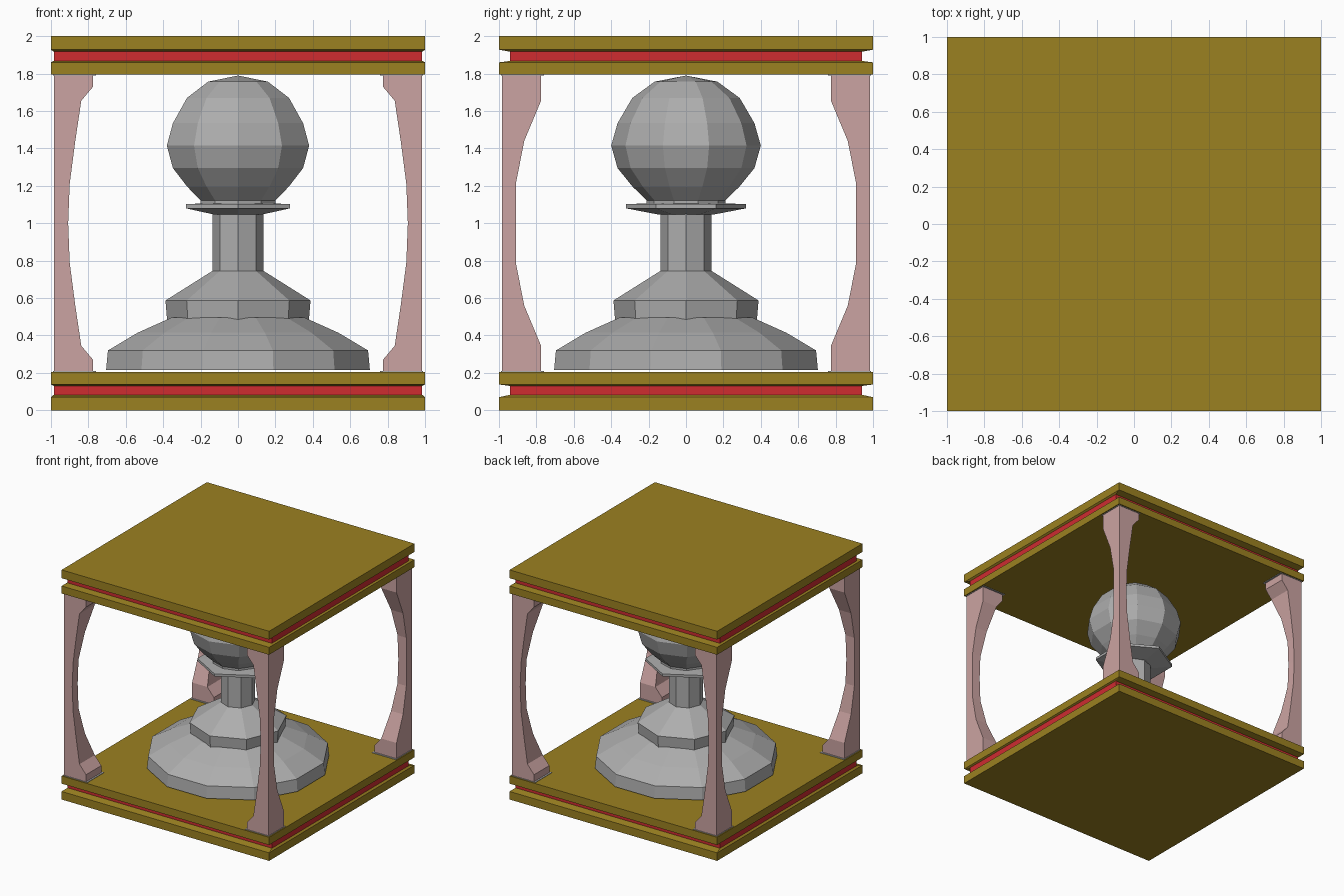
import bpy, bmesh, math

if "Cube" in bpy.data.objects:
    bpy.data.objects.remove(bpy.data.objects["Cube"])


def material(name, rgb):
    m = bpy.data.materials.new(name)
    m.diffuse_color = (*rgb, 1)
    m.use_nodes = True
    m.node_tree.nodes["Principled BSDF"].inputs["Base Color"].default_value = m.diffuse_color
    return m


GOLD = material("gold", (0.33, 0.22, 0.015))
RED = material("red", (0.62, 0.025, 0.03))
PINK = material("dusty pink", (0.60, 0.37, 0.36))
GREY = material("grey", (0.42, 0.42, 0.42))


def skin(name, rings, mats):
    """Join a stack of equal-length point rings into a closed solid."""
    bm = bmesh.new()
    loops = [[bm.verts.new(p) for p in ring] for ring in rings]
    for a, b in zip(loops, loops[1:]):
        n = len(a)
        for i in range(n):
            j = (i + 1) % n
            bm.faces.new((a[i], a[j], b[j], b[i]))
    bm.faces.new(loops[0][::-1])
    bm.faces.new(loops[-1])
    bmesh.ops.recalc_face_normals(bm, faces=bm.faces)
    me = bpy.data.meshes.new(name)
    bm.to_mesh(me)
    bm.free()
    ob = bpy.data.objects.new(name, me)
    bpy.context.collection.objects.link(ob)
    for m in mats:
        me.materials.append(m)
    return ob


def rect(x0, x1, y0, y1, z):
    return [(x0, y0, z), (x1, y0, z), (x1, y1, z), (x0, y1, z)]


def turned(name, sides, offset, profile):
    """Faceted turned part from (radius, height) pairs."""
    rings = []
    for r, z in profile:
        angles = [math.radians(offset) + math.tau * i / sides for i in range(sides)]
        rings.append([(r * math.cos(a), r * math.sin(a), z) for a in angles])
    return skin(name, rings, [GREY])


# Plates: gold slabs with a red groove around the middle
def plate(name, heights):
    half = [(1, 1), (1, 1), (.985, .94), (.985, .94), (1, 1), (1, 1)]
    ob = skin(name, [rect(-x, x, -y, y, z) for (x, y), z in zip(half, heights)], [GOLD, RED])
    for f in ob.data.polygons:
        if abs(f.normal.z) < 0.1 and heights[2] < f.center.z < heights[3]:
            f.material_index = 1


plate("bottom_plate", (0, .07, .083, .13, .138, .205))
plate("top_plate", (1.795, 1.86, 1.868, 1.917, 1.928, 2))

# Corner posts: waisted on both inner sides, mirrored about mid height
lower = [(.775, .775, .20), (.775, .775, .27), (.838, .775, .345),
         (.87, .865, .56), (.90, .91, .79), (.908, .91, 1.0)]
post_profile = lower + [(x, y, 2 - z) for x, y, z in lower[-2::-1]]
for sx, xn in ((-1, "left"), (1, "right")):
    for sy, yn in ((-1, "front"), (1, "back")):
        skin(f"{yn}_{xn}_post",
             [rect(sx * x, sx * .985, sy * y, sy * .985, z) for x, y, z in post_profile], [PINK])
        # thin pads where the post meets the plates
        for z, zn in ((.203, "lower"), (1.791, "upper")):
            skin(f"{yn}_{xn}_{zn}_pad",
                 [rect(sx * .76, sx * .99, sy * .76, sy * .99, h) for h in (z, z + .006)], [GREY])

# Pawn-like centrepiece, each section with its own number of sides
turned("pawn_base", 12, 15, [(.73, .215), (.72, .32), (.555, .415), (.37, .495)])
turned("pawn_tier", 8, 0, [(.378, .47), (.388, .587), (.137, .745)])
turned("pawn_shaft", 8, 0, [(.137, .73), (.137, 1.06)])
turned("pawn_collar", 6, 30, [(.155, 1.048), (.322, 1.08), (.322, 1.102), (.22, 1.106)])
turned("pawn_neck", 10, 18, [(.21, 1.09), (.21, 1.125)])
turned("pawn_head", 10, 18, [(.205, 1.118), (.285, 1.195), (.366, 1.295), (.4, 1.415),
                             (.366, 1.535), (.287, 1.67), (.168, 1.757), (.004, 1.789)])
